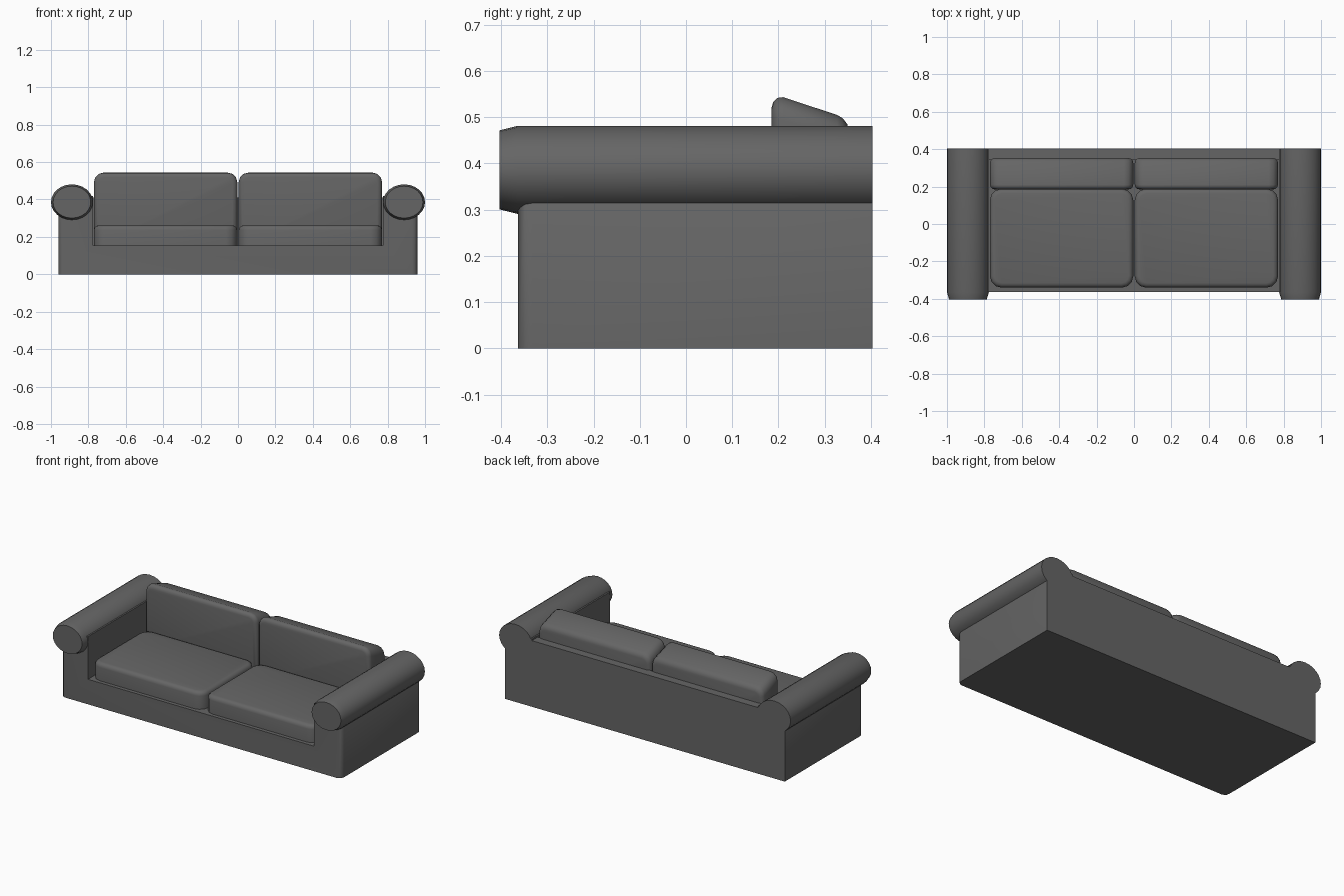
import bpy, bmesh, math

if "Cube" in bpy.data.objects:
    bpy.data.objects.remove(bpy.data.objects["Cube"])

fabric = bpy.data.materials.new("dark_grey_fabric")
fabric.diffuse_color = (0.13, 0.13, 0.13, 1)
fabric.use_nodes = True
fabric.node_tree.nodes["Principled BSDF"].inputs["Base Color"].default_value = fabric.diffuse_color


def finish(bm, name, angle=40):
    bmesh.ops.recalc_face_normals(bm, faces=bm.faces)
    mesh = bpy.data.meshes.new(name)
    bm.to_mesh(mesh)
    bm.free()
    mesh.materials.append(fabric)
    ob = bpy.data.objects.new(name, mesh)
    bpy.context.collection.objects.link(ob)
    bpy.ops.object.select_all(action='DESELECT')
    ob.select_set(True)
    bpy.context.view_layer.objects.active = ob
    bpy.ops.object.shade_smooth_by_angle(angle=math.radians(angle))
    return ob


def box(x0, x1, y0, y1, z0, z1):
    bm = bmesh.new()
    bmesh.ops.create_cube(bm, size=1)
    for v in bm.verts:
        v.co.x = x1 if v.co.x > 0 else x0
        v.co.y = y1 if v.co.y > 0 else y0
        v.co.z = z1 if v.co.z > 0 else z0
    return bm


def bevel(bm, test, width, segments=3):
    edges = [e for e in bm.edges if test(e)]
    bmesh.ops.bevel(bm, geom=edges, offset=width, segments=segments,
                    profile=0.5, affect='EDGES')


def is_vertical(e):
    return abs(e.verts[0].co.z - e.verts[1].co.z) > 0.01


def on_plane(e, axis, value):
    return all(abs(v.co[axis] - value) < 0.001 for v in e.verts)


def loft(rings):
    bm = bmesh.new()
    loops = [[bm.verts.new(p) for p in ring] for ring in rings]
    n = len(loops[0])
    for a, b in zip(loops, loops[1:]):
        for i in range(n):
            bm.faces.new((a[i], a[(i + 1) % n], b[(i + 1) % n], b[i]))
    bm.faces.new(loops[0])
    bm.faces.new(loops[-1])
    return bm


# frame: low base and arm panels as one U-shaped section
half = [(0.96, 0), (0.96, 0.36), (0.92, 0.42), (0.775, 0.42), (0.775, 0.155)]
section = half + [(-x, z) for x, z in reversed(half)]
bm = loft([[(x, y, z) for x, z in section] for y in (-0.363, 0.403)])
bevel(bm, lambda e: is_vertical(e) and all(
    v.co.y < -0.3 and abs(v.co.x) > 0.95 for v in e.verts), 0.03)
finish(bm, "frame")

# back panel
finish(box(-0.78, 0.78, 0.345, 0.403, 0.1, 0.41), "back_panel")

for side, s in (("left", -1), ("right", 1)):
    # rolled arm with a slightly tapered front end
    rings = []
    for y, k in ((0.403, 1), (-0.365, 1), (-0.403, 0.9)):
        rings.append([(s * 0.888 + 0.112 * k * math.cos(a), y,
                       0.386 + 0.095 * k * math.sin(a))
                      for a in (2 * math.pi * i / 24 for i in range(24))])
    finish(loft(rings), side + "_arm_roll")

    x0, x1 = sorted((s * 0.004, s * 0.77))

    # seat cushion
    bm = box(x0, x1, -0.34, 0.188, 0.13, 0.262)
    bevel(bm, is_vertical, 0.06)
    bevel(bm, lambda e: on_plane(e, 2, 0.262), 0.025)
    finish(bm, side + "_seat_cushion", 50)

    # back cushion, top sloping down towards the rear
    bm = box(x0, x1, 0.185, 0.352, 0.13, 0.545)
    bevel(bm, lambda e: all(v.co.z > 0.5 for v in e.verts)
          and (on_plane(e, 0, x0) or on_plane(e, 0, x1)), 0.05)
    bevel(bm, lambda e: on_plane(e, 1, 0.185) or on_plane(e, 1, 0.352), 0.025)
    for v in bm.verts:
        if v.co.z > 0.3:
            v.co.z -= 0.33 * max(0, v.co.y - 0.205)
    finish(bm, side + "_back_cushion", 50)
